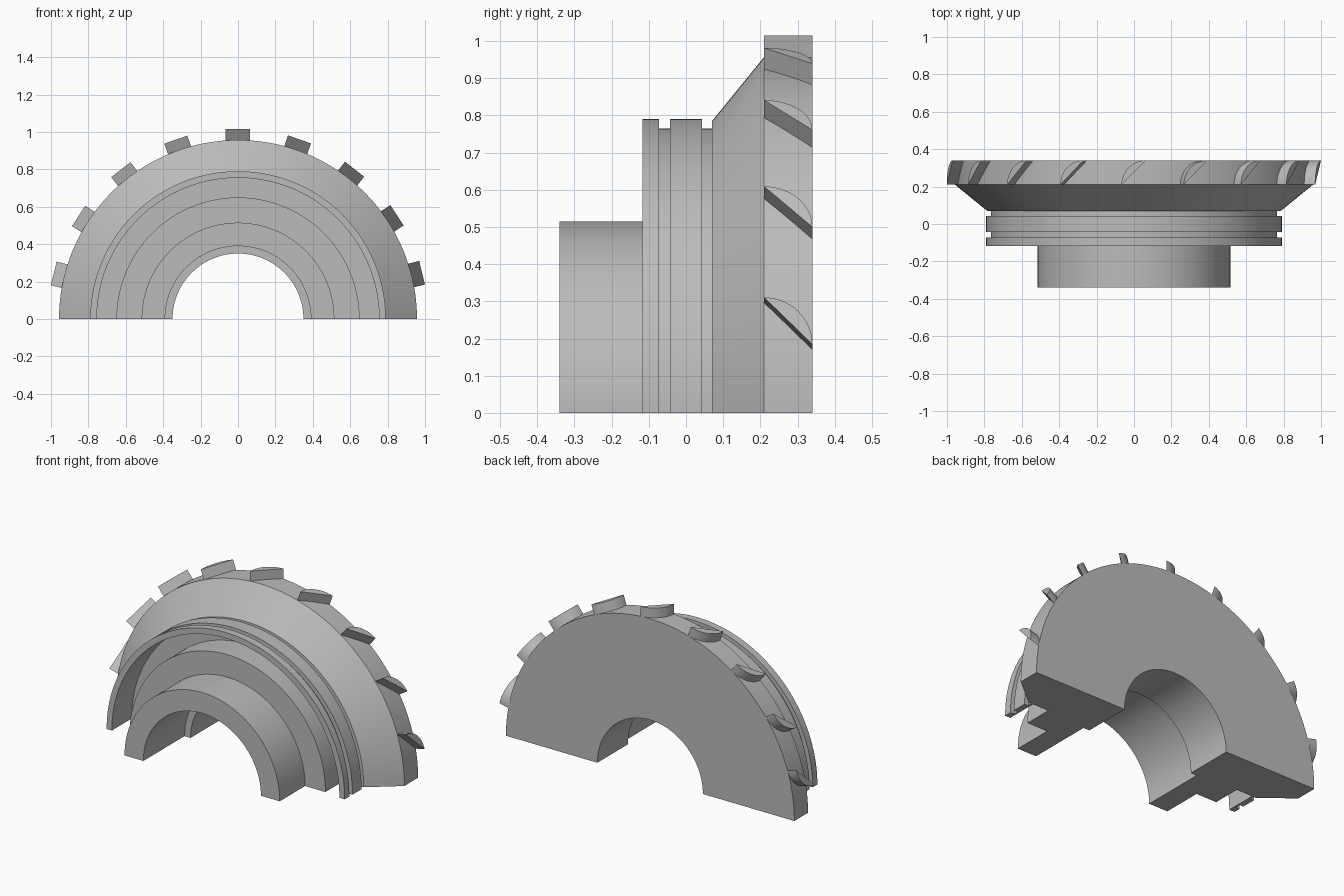
import bpy
import bmesh
from math import sin, cos, pi, radians
from mathutils import Matrix, Vector

if "Cube" in bpy.data.objects:
    bpy.data.objects.remove(bpy.data.objects["Cube"])

# Material
steel = bpy.data.materials.new("plain_grey")
steel.use_nodes = True
grey = (0.5, 0.5, 0.5, 1)
steel.diffuse_color = grey
steel.node_tree.nodes["Principled BSDF"].inputs["Base Color"].default_value = grey


def add_object(name, bm):
    bmesh.ops.recalc_face_normals(bm, faces=bm.faces)
    mesh = bpy.data.meshes.new(name)
    bm.to_mesh(mesh)
    bm.free()
    mesh.materials.append(steel)
    obj = bpy.data.objects.new(name, mesh)
    bpy.context.collection.objects.link(obj)
    bpy.ops.object.select_all(action="DESELECT")
    obj.select_set(True)
    bpy.context.view_layer.objects.active = obj
    bpy.ops.object.shade_smooth_by_angle(angle=radians(25))
    return obj


def half_lathe(name, profile, steps=96):
    """Sweep a closed (radius, y) section through the upper half turn."""
    bm = bmesh.new()
    rings = []
    for i in range(steps + 1):
        a = pi * i / steps
        rings.append([bm.verts.new((r * cos(a), y, r * sin(a))) for r, y in profile])
    n = len(profile)
    for a, b in zip(rings, rings[1:]):
        for j in range(n):
            k = (j + 1) % n
            bm.faces.new((a[j], a[k], b[k], b[j]))
    bm.faces.new(rings[0])
    bm.faces.new(rings[-1])
    return add_object(name, bm)


# Stepped half ring: bore, hub, flange, recess, grooved wall, cone, rim
half_lathe("half_ring_body", [
    (0.35, 0.34), (0.35, 0.05), (0.39, 0.05), (0.39, -0.34),
    (0.515, -0.34), (0.515, -0.10), (0.65, -0.10), (0.65, 0.07),
    (0.755, 0.07), (0.755, -0.117), (0.79, -0.117), (0.79, -0.073),
    (0.765, -0.073), (0.765, -0.043), (0.79, -0.043), (0.79, 0.043),
    (0.765, 0.043), (0.765, 0.07), (0.785, 0.07), (0.957, 0.21),
    (0.957, 0.34),
])


# Rim teeth: quarter arc behind, slanted flat face in front
def rim_tooth(name, angle):
    bm = bmesh.new()
    size, arc_steps = 0.13, 14
    outline = []
    for i in range(arc_steps + 1):
        t = pi / 2 * i / arc_steps
        outline.append((0.063 - size * cos(t), 0.21 + size * sin(t)))
    low = [bm.verts.new((x, y, 0.93)) for x, y in outline]
    base = bm.faces.new(low)
    top = bmesh.ops.extrude_face_region(bm, geom=[base])["geom"]
    bmesh.ops.translate(bm, vec=Vector((0, 0, 0.085)),
                        verts=[v for v in top if isinstance(v, bmesh.types.BMVert)])
    bm.transform(Matrix.Rotation(angle, 4, "Y"))
    return add_object(name, bm)


for k in range(-4, 5):
    rim_tooth(f"rim_tooth_{k + 5}", radians(19 * k))
